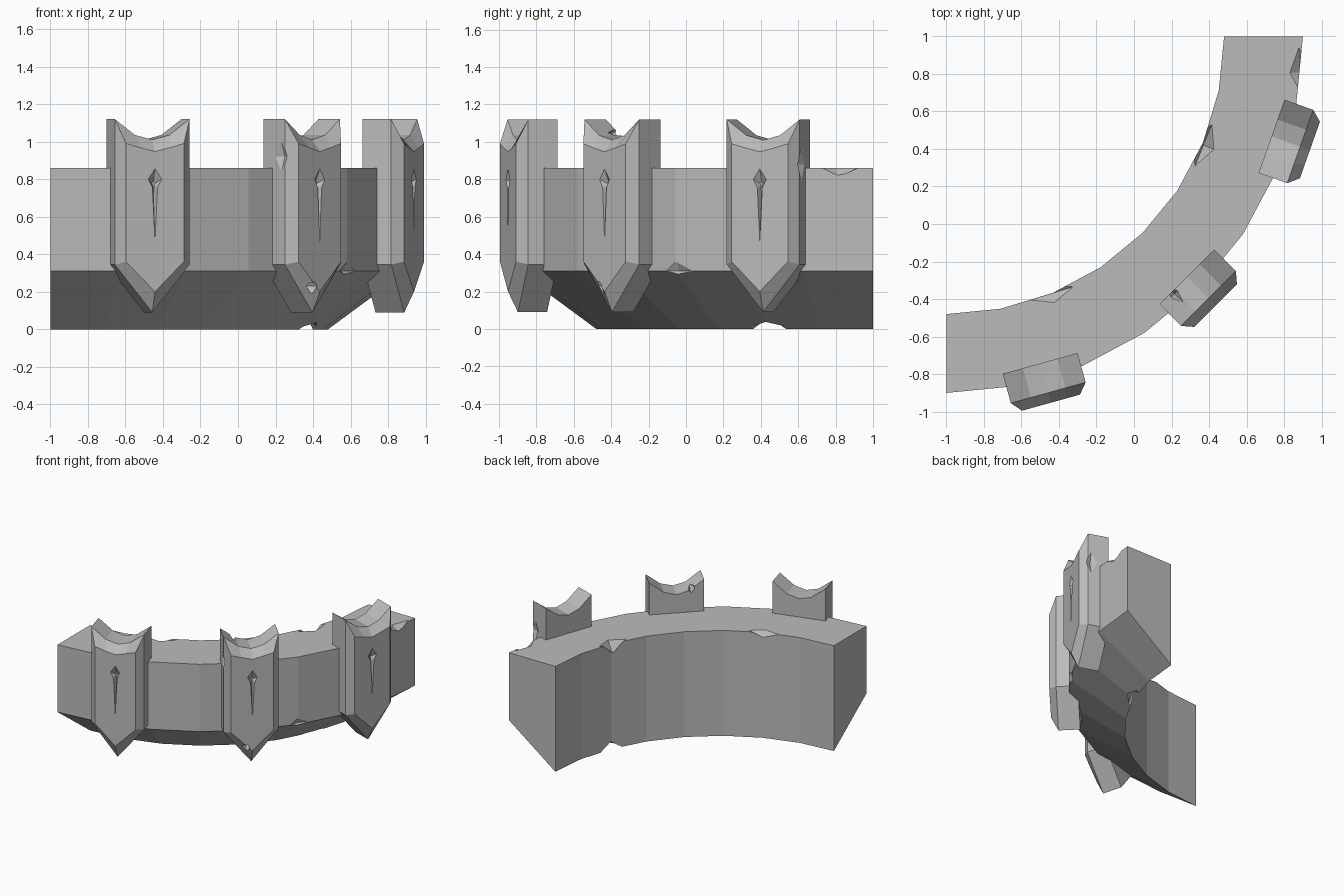
import bpy, bmesh
from math import sin, cos, radians
from mathutils import Vector, Matrix

cube = bpy.data.objects.get("Cube")
if cube:
    bpy.data.objects.remove(cube)

stone = bpy.data.materials.new("grey stone")
stone.use_nodes = True
GREY = (0.5, 0.5, 0.5, 1)
stone.diffuse_color = GREY
stone.node_tree.nodes["Principled BSDF"].inputs["Base Color"].default_value = GREY

CENTRE = Vector((-1, 1, 0))     # centre of the wall's quarter circle


def finish(bm, name, cutter=False):
    bmesh.ops.recalc_face_normals(bm, faces=bm.faces)
    mesh = bpy.data.meshes.new(name)
    bm.to_mesh(mesh)
    bm.free()
    obj = bpy.data.objects.new(name, mesh)
    bpy.context.collection.objects.link(obj)
    mesh.materials.append(stone)
    if cutter:
        obj.hide_render = True
        obj.hide_set(True)
        obj.display_type = 'WIRE'
    return obj


def loft(sections):
    """Bridge equal-length rings and cap both ends."""
    bm = bmesh.new()
    rings = [[bm.verts.new(p) for p in s] for s in sections]
    n = len(rings[0])
    for a, b in zip(rings, rings[1:]):
        for i in range(n):
            j = (i + 1) % n
            bm.faces.new((a[i], a[j], b[j], b[i]))
    bm.faces.new(rings[0])
    bm.faces.new(rings[-1][::-1])
    return bm


def cut(target, cutter):
    mod = target.modifiers.new(cutter.name, 'BOOLEAN')
    mod.operation = 'DIFFERENCE'
    mod.solver = 'EXACT'
    mod.object = cutter


def chip(target, place, size, turn=0):
    """Knock a faceted chip out with a stretched octahedron."""
    bm = bmesh.new()
    bmesh.ops.create_uvsphere(bm, u_segments=4, v_segments=2, radius=1)
    bm.transform(Matrix.Translation(place) @ Matrix.Rotation(radians(turn), 4, 'Z')
                 @ Matrix.Diagonal((*size, 1)))
    cut(target, finish(bm, target.name + "_chip_cutter", True))


# Curved wall with a sloping underside
PROFILE = [(1.48, 0), (1.90, 0.31), (1.90, 0.86), (1.48, 0.86)]
STEPS = 8
sections = []
for k in range(STEPS + 1):
    a = radians(-90 + 90 * k / STEPS)
    sections.append([CENTRE + Vector((r * cos(a), r * sin(a), z)) for r, z in PROFILE])
wall = finish(loft(sections), "curved_wall")
chip(wall, (0.89, 0.81, 0.86), (0.06, 0.13, 0.045), 5)
chip(wall, (0.37, 0.42, 0.86), (0.06, 0.12, 0.09), -22)
chip(wall, (-0.44, -0.37, 0.86), (0.12, 0.05, 0.04), 17)
chip(wall, (0.38, 0.44, 0.0), (0.09, 0.12, 0.07), -22)
chip(wall, (0.58, -0.05, 0.31), (0.03, 0.1, 0.05), -28)

# Pointed merlon: outlines in (sideways, height), lofted outwards
TOP = [(0.207, 1.12), (0.095, 1.035), (0, 1.01), (-0.095, 1.035), (-0.207, 1.12)]
FRONT_TOP = [(0.16, 0.99), (0.08, 0.967), (0, 0.947), (-0.08, 0.967), (-0.16, 0.99)]
BODY = TOP + [(-0.207, 0.345), (0, 0.09), (0.207, 0.345)]
FACE = FRONT_TOP + [(-0.16, 0.36), (0, 0.20), (0.16, 0.36)]
BACK, SIDE, FRONT = 1.813, 1.975, 2.03

# Dagger-shaped slit, narrowing inwards
SLIT = [(0, 0.855), (0.037, 0.80), (0.014, 0.755), (0, 0.468), (-0.014, 0.755), (-0.037, 0.80)]


def ring(outline, depth):
    return [Vector((depth, t, z)) for t, z in outline]


def scaled(f):
    return [(t * f, 0.77 + (z - 0.77) * f) for t, z in SLIT]


def merlon(name, angle, facing):
    a = radians(angle)
    pivot = CENTRE + Vector((cos(a), sin(a), 0)) * BACK
    spin = Matrix.Translation(pivot) @ Matrix.Rotation(radians(facing), 4, 'Z')
    place = spin @ Matrix.Translation((-BACK, 0, 0))
    bm = loft([ring(BODY, BACK), ring(BODY, SIDE), ring(FACE, FRONT)])
    bm.transform(place)
    obj = finish(bm, name)
    bm = loft([ring(scaled(1.25), FRONT + 0.01), ring(SLIT, FRONT), ring(scaled(0.25), FRONT - 0.03)])
    bm.transform(place)
    cut(obj, finish(bm, name + "_slit_cutter", True))

    def nick(depth, t, z, size):
        chip(obj, place @ Vector((depth, t, z)), size, facing)
    return nick


nick = merlon("right_merlon", -74, -74.5)
nick(1.92, 0.207, 0.88, (0.05, 0.018, 0.08))
nick = merlon("middle_merlon", -45, -45)
nick(1.95, -0.207, 0.92, (0.05, 0.025, 0.08))
nick(2.01, -0.04, 0.23, (0.04, 0.04, 0.05))
nick(1.83, -0.11, 1.05, (0.07, 0.035, 0.05))
nick = merlon("left_merlon", -17.1, -19.5)
nick(1.95, 0.207, 0.88, (0.05, 0.025, 0.09))
